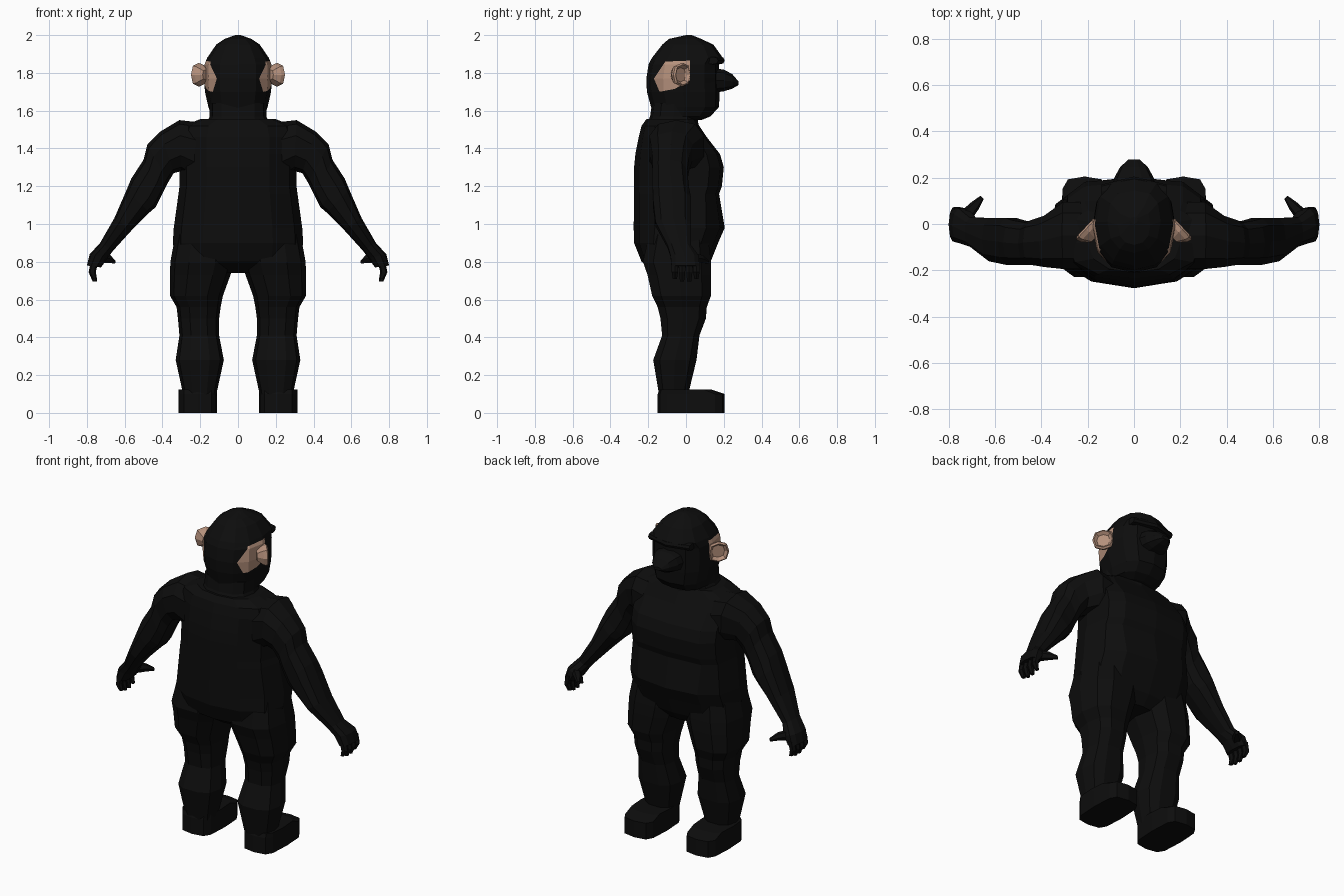
import bpy, bmesh, math
from mathutils import Vector

default_cube = bpy.data.objects.get("Cube")
if default_cube:
    bpy.data.objects.remove(default_cube)


def make_material(name, colour):
    mat = bpy.data.materials.new(name)
    mat.use_nodes = True
    mat.diffuse_color = colour
    bsdf = mat.node_tree.nodes["Principled BSDF"]
    bsdf.inputs["Base Color"].default_value = colour
    bsdf.inputs["Roughness"].default_value = 0.9
    return mat


FUR = make_material("black fur", (0.004, 0.004, 0.004, 1))
SKIN = make_material("tan skin", (0.46, 0.28, 0.20, 1))


def ring(centre, u, v, sides=12, front=0.8, back=0.8):
    """Rounded cross-section; a lower power is boxier on that half."""
    centre, u, v = Vector(centre), Vector(u), Vector(v)
    points = []
    for i in range(sides):
        angle = math.tau * i / sides
        c, s = round(math.cos(angle), 6), round(math.sin(angle), 6)
        power = front if s > 0 else back
        cx = math.copysign(abs(c) ** power, c)
        sy = math.copysign(abs(s) ** power, s)
        points.append(centre + u * cx + v * sy)
    return points


def span_ring(x1, z1, x2, z2, y1, y2, **shape):
    """Cross-section between two edge points, with a depth range in y."""
    centre = ((x1 + x2) / 2, (y1 + y2) / 2, (z1 + z2) / 2)
    return ring(centre, ((x2 - x1) / 2, 0, (z2 - z1) / 2), (0, (y2 - y1) / 2, 0), **shape)


def level_ring(z, half, y1, y2, **shape):
    return span_ring(-half, z, half, z, y1, y2, **shape)


def loft(name, rings, material=FUR, side=1):
    """Skin a closed, flat-shaded surface through the rings."""
    bm = bmesh.new()
    loops = [[bm.verts.new((p.x * side, p.y, p.z)) for p in r] for r in rings]
    count = len(loops[0])
    for low, high in zip(loops, loops[1:]):
        for i in range(count):
            j = (i + 1) % count
            bm.faces.new((low[i], low[j], high[j], high[i]))
    bm.faces.new(loops[0])
    bm.faces.new(loops[-1])
    bmesh.ops.recalc_face_normals(bm, faces=bm.faces)
    mesh = bpy.data.meshes.new(name)
    bm.to_mesh(mesh)
    bm.free()
    mesh.materials.append(material)
    obj = bpy.data.objects.new(name, mesh)
    bpy.context.collection.objects.link(obj)
    return obj


# Torso: rounded back, broad flat chest, belly
torso = [
    (0.74, 0.16, -0.14, 0.08), (0.8, 0.33, -0.235, 0.13), (0.9, 0.345, -0.275, 0.17),
    (0.98, 0.34, -0.277, 0.205), (1.16, 0.315, -0.275, 0.175), (1.2, 0.31, -0.275, 0.19),
    (1.3, 0.31, -0.275, 0.2), (1.37, 0.31, -0.268, 0.18), (1.46, 0.31, -0.25, 0.11),
    (1.52, 0.29, -0.235, 0.07), (1.555, 0.2, -0.21, 0.05),
]
loft("torso", [level_ring(*t, front=0.55 if t[0] > 1.1 else 0.75, back=0.9) for t in torso])

# Neck
loft("neck", [level_ring(1.5, 0.18, -0.22, 0.07), level_ring(1.57, 0.15, -0.19, 0.06),
              level_ring(1.64, 0.15, -0.18, 0.06)])

# Head
head_rings = [
    (1.55, 0.1, -0.1, 0.08), (1.57, 0.14, -0.16, 0.13), (1.62, 0.157, -0.185, 0.175),
    (1.7, 0.175, -0.207, 0.178), (1.77, 0.18, -0.21, 0.175), (1.845, 0.177, -0.198, 0.175),
    (1.88, 0.163, -0.18, 0.195), (1.95, 0.115, -0.125, 0.145), (1.98, 0.07, -0.09, 0.08),
    (2.0, 0.015, 0, 0.03),
]
head = loft("head", [level_ring(*h, front=0.75, back=0.9) for h in head_rings])

# Bare skin behind the ears: cut the outline into the head, then colour inside it
outline = [(-0.17, 1.77), (-0.14, 1.7), (-0.06, 1.715), (0.02, 1.76), (0.02, 1.865), (-0.11, 1.86)]
edges = []
for (y1, z1), (y2, z2) in zip(outline, outline[1:] + outline[:1]):
    edges.append((Vector((0, y1, z1)), Vector((0, z1 - z2, y2 - y1)).normalized()))
head.data.materials.append(SKIN)
bm = bmesh.new()
bm.from_mesh(head.data)
for point, normal in edges:
    bmesh.ops.bisect_plane(bm, geom=bm.verts[:] + bm.edges[:] + bm.faces[:],
                           plane_co=point, plane_no=normal)
for face in bm.faces:
    middle = face.calc_center_median()
    if all((middle - point).dot(normal) > 0 for point, normal in edges):
        face.material_index = 1
bm.to_mesh(head.data)
bm.free()

# Muzzle and brow ridge
muzzle = [(0.12, 0.1, 1.69, 1.83), (0.2, 0.085, 1.7, 1.82),
          (0.245, 0.06, 1.715, 1.795), (0.278, 0.025, 1.735, 1.755)]
loft("muzzle", [ring((0, y, (z1 + z2) / 2), (w, 0, 0), (0, 0, (z2 - z1) / 2), sides=10)
                for y, w, z1, z2 in muzzle])
loft("brow_ridge", [ring((x, 0.175 - abs(x) * 0.25, 1.865), (0, 0.03, 0), (0, 0, 0.02), sides=8)
                    for x in (-0.14, -0.06, 0, 0.06, 0.14)])

arm = [
    (0.2, 1.22, 0.22, 1.54, -0.2, 0.1), (0.3, 1.28, 0.31, 1.55, -0.2, 0.1),
    (0.34, 1.27, 0.41, 1.49, -0.19, 0.04), (0.37, 1.22, 0.48, 1.42, -0.18, 0.02),
    (0.4, 1.16, 0.5, 1.34, -0.18, 0.01), (0.435, 1.09, 0.565, 1.24, -0.18, 0.02),
    (0.47, 1.06, 0.59, 1.18, -0.18, 0.03), (0.56, 0.97, 0.655, 1.03, -0.165, 0.03),
    (0.66, 0.86, 0.73, 0.9, -0.1, 0.03), (0.69, 0.82, 0.785, 0.84, -0.085, 0.07),
    (0.725, 0.77, 0.8, 0.78, -0.08, 0.075),
]
leg = [
    (0.95, 0.02, 0.33, -0.2, 0.12), (0.8, 0.02, 0.358, -0.235, 0.14),
    (0.73, 0.04, 0.36, -0.21, 0.14), (0.62, 0.08, 0.36, -0.185, 0.138),
    (0.56, 0.092, 0.325, -0.155, 0.115), (0.5, 0.1, 0.318, -0.14, 0.11),
    (0.41, 0.1, 0.31, -0.13, 0.075), (0.28, 0.075, 0.33, -0.178, 0.06),
    (0.12, 0.11, 0.295, -0.15, 0.02), (0.06, 0.12, 0.29, -0.14, 0.02),
]
foot = [(0, -0.15, 0.205), (0.1, -0.15, 0.205), (0.125, -0.14, 0.13)]

for label, side in (("left", 1), ("right", -1)):
    # Ear: a shallow cup facing outward
    hub, facing = Vector((0.207, -0.022, 1.79)), Vector((0.7, 0.7, 0))
    cup = [(-0.055, 0.45), (-0.02, 0.9), (0, 1), (0.008, 0.85), (-0.01, 0.6)]
    loft(label + "_ear", [ring(hub + facing * d, (0.042 * k, -0.045 * k, 0), (0, 0, 0.063 * k), sides=8)
                          for d, k in cup], SKIN, side)

    # Arm with palm
    loft(label + "_arm", [span_ring(*a, sides=10) for a in arm], side=side)

    # Fingers curl down from the palm
    for i in range(4):
        y = 0.055 - i * 0.038
        tip = 0.69 + 0.012 * abs(i - 1.5)
        joints = [(0.76, 0.8, 0.02), (0.772, 0.745, 0.019), (0.758, tip, 0.012)]
        loft(f"{label}_finger_{i + 1}",
             [span_ring(x - r, z, x + r, z, y - r, y + r, sides=6) for x, z, r in joints], side=side)

    # Thumb points forward and inward
    thumb = [(0.73, 0.03, 0.82, 0.03), (0.685, 0.08, 0.815, 0.022), (0.655, 0.115, 0.8, 0.01)]
    loft(label + "_thumb", [ring((x, y, z), (r * 0.7, r * 0.7, 0), (0, 0, r), sides=6)
                            for x, y, z, r in thumb], side=side)

    # Leg and foot
    loft(label + "_leg", [span_ring(x1, z, x2, z, y1, y2, sides=10, front=0.75, back=0.75)
                          for z, x1, x2, y1, y2 in leg], side=side)
    loft(label + "_foot", [span_ring(0.11, z, 0.315, z, y1, y2, front=0.5, back=0.5)
                           for z, y1, y2 in foot], side=side)
